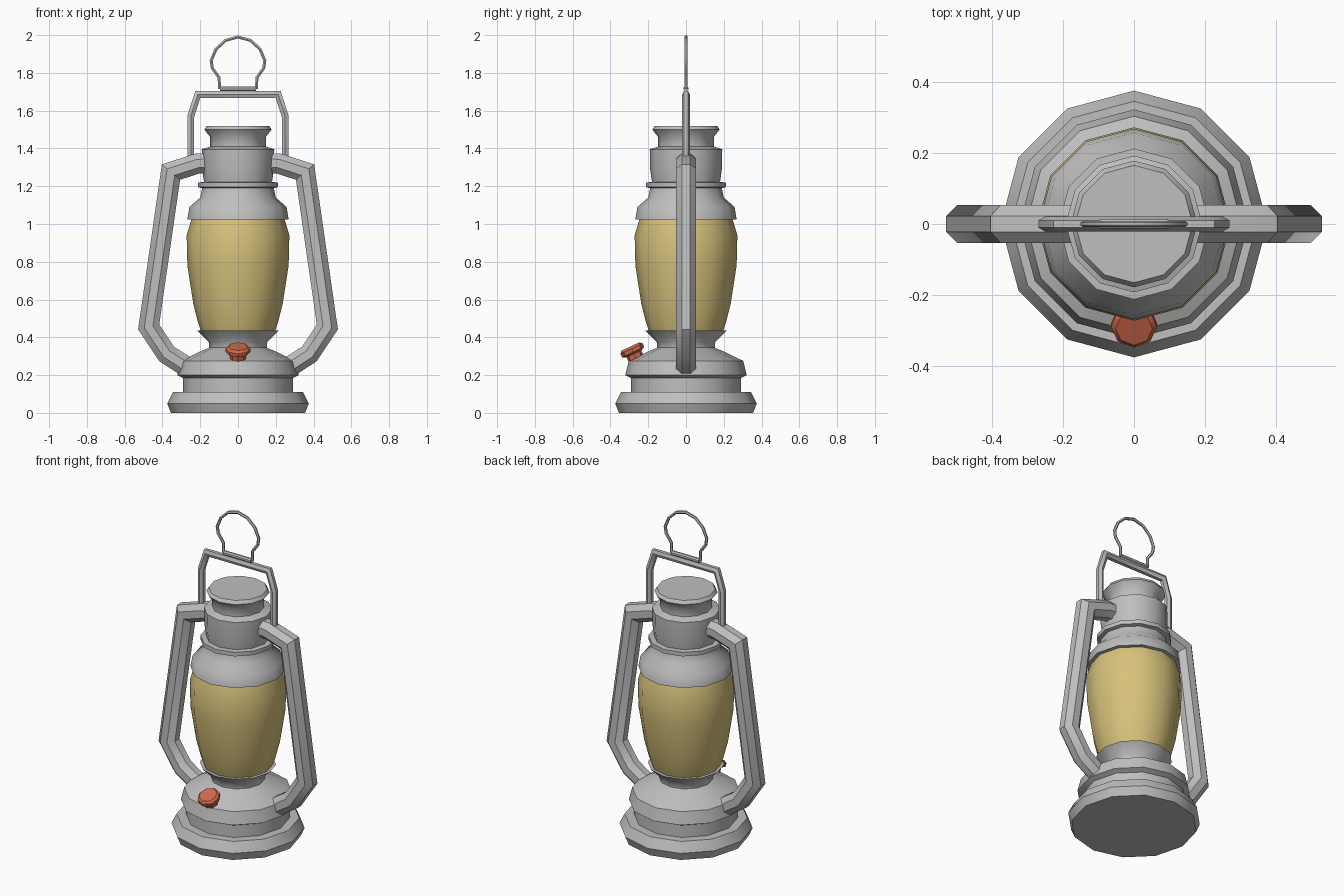
import bpy, bmesh, math
from mathutils import Vector, Matrix

if "Cube" in bpy.data.objects:
    bpy.data.objects.remove(bpy.data.objects["Cube"])


def material(name, rgb):
    m = bpy.data.materials.new(name)
    m.diffuse_color = (*rgb, 1)
    m.use_nodes = True
    m.node_tree.nodes["Principled BSDF"].inputs["Base Color"].default_value = m.diffuse_color
    return m


METAL = material("grey metal", (0.52, 0.52, 0.52))
GLASS = material("amber glass", (0.68, 0.54, 0.20))
RED = material("red cap", (0.62, 0.14, 0.07))


def finish(name, bm, mat, angle=40):
    bmesh.ops.recalc_face_normals(bm, faces=bm.faces)
    me = bpy.data.meshes.new(name)
    bm.to_mesh(me)
    bm.free()
    me.materials.append(mat)
    ob = bpy.data.objects.new(name, me)
    bpy.context.collection.objects.link(ob)
    bpy.ops.object.select_all(action='DESELECT')
    ob.select_set(True)
    bpy.context.view_layer.objects.active = ob
    bpy.ops.object.shade_smooth_by_angle(angle=math.radians(angle))
    return ob


def skin(bm, rings, caps=True, closed=False):
    n = len(rings[0])
    pairs = list(zip(rings, rings[1:] + rings[:1])) if closed else list(zip(rings, rings[1:]))
    for a, b in pairs:
        for i in range(n):
            j = (i + 1) % n
            bm.faces.new((a[i], a[j], b[j], b[i]))
    if caps and not closed:
        bm.faces.new(rings[0])
        bm.faces.new(rings[-1])


def lathe(name, profile, mat, sides=12, caps=True, matrix=None):
    """Revolve (radius, height) points about z."""
    bm = bmesh.new()
    rings = [[bm.verts.new((r * math.cos(2 * math.pi * i / sides),
                            r * math.sin(2 * math.pi * i / sides), z))
              for i in range(sides)] for r, z in profile]
    skin(bm, rings, caps)
    if matrix:
        bm.transform(matrix)
    return finish(name, bm, mat)


def tube(name, path, radius, sides, mat, closed=False):
    """Sweep a round section along an (x, z) path with mitred corners."""
    bm = bmesh.new()
    pts = [Vector(p) for p in path]
    rings = []
    for k, p in enumerate(pts):
        before = pts[k - 1] if (k or closed) else None
        after = pts[(k + 1) % len(pts)] if (closed or k + 1 < len(pts)) else None
        d1 = (p - before).normalized() if before is not None else None
        d2 = (after - p).normalized() if after is not None else None
        d1, d2 = d1 or d2, d2 or d1
        t = (d1 + d2).normalized()
        nrm = Vector((-t.y, t.x)) / max(0.6, t.dot(d1))
        ring = []
        for i in range(sides):
            a = 2 * math.pi * (i + 0.5) / sides
            q = p + nrm * radius * math.cos(a)
            ring.append(bm.verts.new((q.x, radius * math.sin(a), q.y)))
        rings.append(ring)
    skin(bm, rings, True, closed)
    return finish(name, bm, mat)


# Fuel tank with stepped foot and flared burner neck
lathe("fuel_tank", [(0.355, 0.0), (0.375, 0.05), (0.345, 0.11), (0.292, 0.11),
                    (0.292, 0.185), (0.322, 0.20), (0.303, 0.275), (0.20, 0.325),
                    (0.152, 0.345), (0.155, 0.375), (0.215, 0.435), (0.17, 0.435)], METAL)

# Glass globe
lathe("glass_globe", [(0.195, 0.43), (0.212, 0.48), (0.237, 0.58), (0.268, 0.78),
                      (0.272, 0.94), (0.245, 1.03)], GLASS, caps=False)

# Chimney hood
lathe("chimney", [(0.235, 1.022), (0.268, 1.025), (0.257, 1.09), (0.20, 1.14),
                  (0.19, 1.19), (0.212, 1.195), (0.212, 1.22), (0.18, 1.222),
                  (0.19, 1.29), (0.192, 1.395), (0.147, 1.41), (0.147, 1.46),
                  (0.178, 1.50), (0.165, 1.52)], METAL)

# Side air tubes
for s, side in ((1, "right"), (-1, "left")):
    tube(side + "_air_tube",
         [(s * x, z) for x, z in ((0.165, 1.322), (0.215, 1.32), (0.355, 1.275),
                                  (0.473, 0.455), (0.378, 0.312), (0.285, 0.252))],
         0.058, 8, METAL)

# Carrying bail
bail = [(0.25, 1.32), (0.25, 1.57), (0.213, 1.685)]
tube("bail_handle", bail + [(-x, z) for x, z in reversed(bail)], 0.021, 6, METAL)

# Hanging ring and its bottom bar
half = [(0.098, 1.715), (0.10, 1.775), (0.136, 1.825), (0.142, 1.865),
        (0.117, 1.925), (0.066, 1.972)]
tube("hanging_ring", half + [(0, 1.99)] + [(-x, z) for x, z in reversed(half)],
     0.009, 6, METAL)
tube("ring_bar", [(-0.095, 1.715), (0.095, 1.715)], 0.014, 8, METAL)

# Filler cap, tilted forward on the tank
tilt = Matrix.Translation((0, -0.265, 0.29)) @ Matrix.Rotation(math.radians(25), 4, 'X')
lathe("filler_cap", [(0.043, -0.01), (0.043, 0.025), (0.065, 0.035), (0.065, 0.055),
                     (0.052, 0.068)], RED, sides=8, matrix=tilt)
